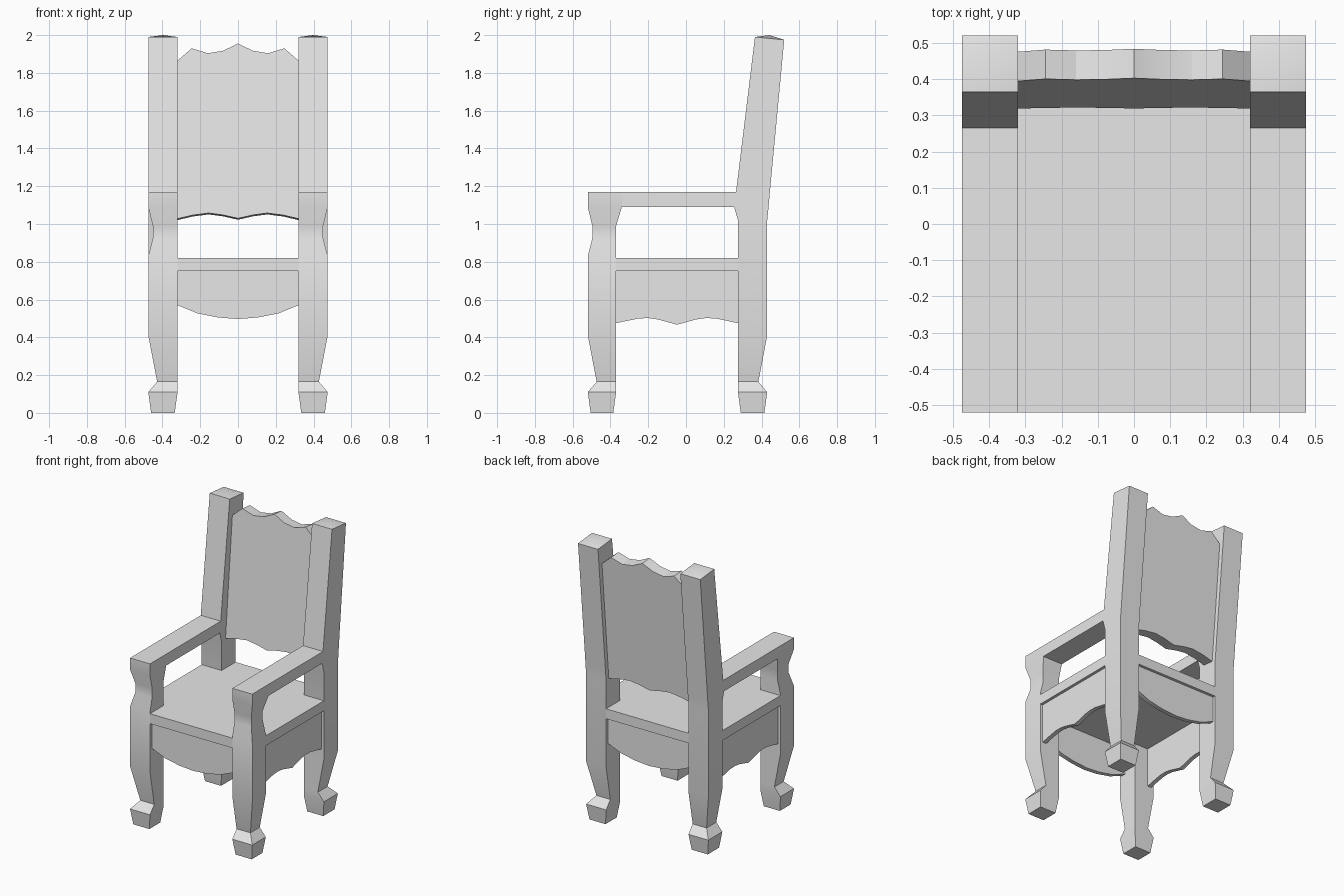
import bpy, bmesh, math
from mathutils import Vector

if "Cube" in bpy.data.objects:
    bpy.data.objects.remove(bpy.data.objects["Cube"])

grey = bpy.data.materials.new("plain_grey")
grey.use_nodes = True
grey.diffuse_color = (0.8, 0.8, 0.8, 1)
grey.node_tree.nodes["Principled BSDF"].inputs["Base Color"].default_value = (0.8, 0.8, 0.8, 1)

INNER, OUTER = 0.32, 0.475      # post width range in x
FRONT, BACK = -0.52, 0.43       # seat depth range in y
LEG_F, LEG_B = -0.37, 0.275     # inner faces of front and back legs


def finish(name, bm):
    bmesh.ops.recalc_face_normals(bm, faces=bm.faces[:])
    mesh = bpy.data.meshes.new(name)
    bm.to_mesh(mesh)
    bm.free()
    mesh.materials.append(grey)
    obj = bpy.data.objects.new(name, mesh)
    bpy.context.collection.objects.link(obj)
    bpy.context.view_layer.objects.active = obj
    for other in bpy.context.selected_objects:
        other.select_set(False)
    obj.select_set(True)
    bpy.ops.object.shade_smooth_by_angle(angle=math.radians(25))
    return obj


def bridge(bm, low, high):
    n = len(low)
    for i in range(n):
        bm.faces.new((low[i], low[(i + 1) % n], high[(i + 1) % n], high[i]))


def prism(name, outline, place, d0, d1):
    """Extrude a 2D outline from depth d0 to d1; place maps (u, v, d) to 3D."""
    bm = bmesh.new()
    a, b = ([bm.verts.new(place(u, v, d)) for u, v in outline] for d in (d0, d1))
    bm.faces.new(a)
    bm.faces.new(b)
    bridge(bm, a, b)
    return finish(name, bm)


def post(name, side, rows, apex=None):
    """Stack four-sided sections: x inner/outer, y front/back, z front/back."""
    bm = bmesh.new()
    rings = []
    for x0, x1, y0, y1, z0, z1 in rows:
        corners = ((x0, y0, z0), (x1, y0, z0), (x1, y1, z1), (x0, y1, z1))
        rings.append([bm.verts.new((side * x, y, z)) for x, y, z in corners])
    for low, high in zip(rings, rings[1:]):
        bridge(bm, low, high)
    bm.faces.new(rings[0])
    if apex:
        tip = bm.verts.new((side * apex[0], apex[1], apex[2]))
        for i in range(4):
            bm.faces.new((rings[-1][i], rings[-1][(i + 1) % 4], tip))
    else:
        bm.faces.new(rings[-1])
    return finish(name, bm)


def mirrored(half, centre=0.0):
    """Left half of an edge, ending on the centre, made whole."""
    return half + [(2 * centre - u, v) for u, v in reversed(half[:-1])]


def leg_rows(front):
    """Foot, ankle and tapered lower leg; the taper is on the outer sides."""
    rows = []
    for z, gap, inset in ((0, 0.015, 0.015), (0.11, 0, 0), (0.165, 0, 0.047), (0.41, 0, 0)):
        y = (FRONT + inset, LEG_F - gap) if front else (LEG_B + gap, BACK - inset)
        rows.append((INNER + gap, OUTER - inset, *y, z, z))
    return rows


# Front posts with waisted arm supports, back posts leaning above the seat
front_rows = leg_rows(True)
for z, waist, flare in ((0.83, 0, 0), (0.925, 0.024, 0), (0.99, 0.024, 0),
                        (1.09, 0, 0.03), (1.17, 0, 0.03)):
    front_rows.append((INNER, OUTER - waist, FRONT + waist, LEG_F + flare, z, z))

back_rows = leg_rows(False)
for y0, y1, z0, z1 in ((LEG_B, BACK, 1.02, 1.02), (0.255, 0.437, 1.09, 1.09),
                       (0.265, 0.444, 1.17, 1.17), (0.365, 0.52, 1.99, 1.975)):
    back_rows.append((INNER, OUTER, y0, y1, z0, z1))

for side, label in ((1, "left"), (-1, "right")):
    post(label + "_front_post", side, front_rows)
    post(label + "_back_post", side, back_rows, (0.3975, 0.442, 2.0))
    # Armrest between the posts
    arm = [(-0.34, 1.09), (0.255, 1.09), (0.265, 1.17), (-0.34, 1.17)]
    prism(label + "_armrest", arm, lambda u, v, d, s=side: Vector((s * d, u, v)), INNER, OUTER)
    # Scalloped side apron
    mid = (LEG_F + LEG_B) / 2
    edge = mirrored([(LEG_F, 0.475), (-0.31, 0.488), (-0.25, 0.5), (-0.2, 0.502),
                     (-0.15, 0.495), (mid, 0.467)], mid)
    prism(label + "_apron", edge + [(LEG_B, 0.75), (LEG_F, 0.75)],
          lambda u, v, d, s=side: Vector((s * d, u, v)), OUTER - 0.05, OUTER - 0.02)

# Seat notched around the four posts
seat = [(-INNER, FRONT), (INNER, FRONT), (INNER, LEG_F), (OUTER, LEG_F),
        (OUTER, LEG_B), (INNER, LEG_B), (INNER, BACK), (-INNER, BACK),
        (-INNER, LEG_B), (-OUTER, LEG_B), (-OUTER, LEG_F), (-INNER, LEG_F)]
prism("seat", seat, lambda u, v, d: Vector((u, v, d)), 0.75, 0.82)

# Front and back aprons with a bowed lower edge
bow = mirrored([(-INNER, 0.57), (-0.215, 0.527), (-0.105, 0.505), (0, 0.497)])
bow += [(INNER, 0.75), (-INNER, 0.75)]
for label, y in (("front_apron", FRONT + 0.02), ("back_apron", BACK - 0.05)):
    prism(label, bow, lambda u, v, d: Vector((u, d, v)), y, y + 0.03)

# Leaning backrest with wavy top and bottom edges
lean = 0.0905
top = mirrored([(-INNER, 1.865), (-0.245, 1.93), (-0.16, 1.904), (-0.08, 1.917), (0, 1.955)])
bottom = mirrored([(-INNER, 1.028), (-0.24, 1.047), (-0.155, 1.058), (-0.08, 1.048), (0, 1.03)])
prism("backrest", bottom + top[::-1],
      lambda u, v, d: Vector((u, 0.319 + lean * (v - 1.03) + d, v - lean * d)), 0, 0.081)
